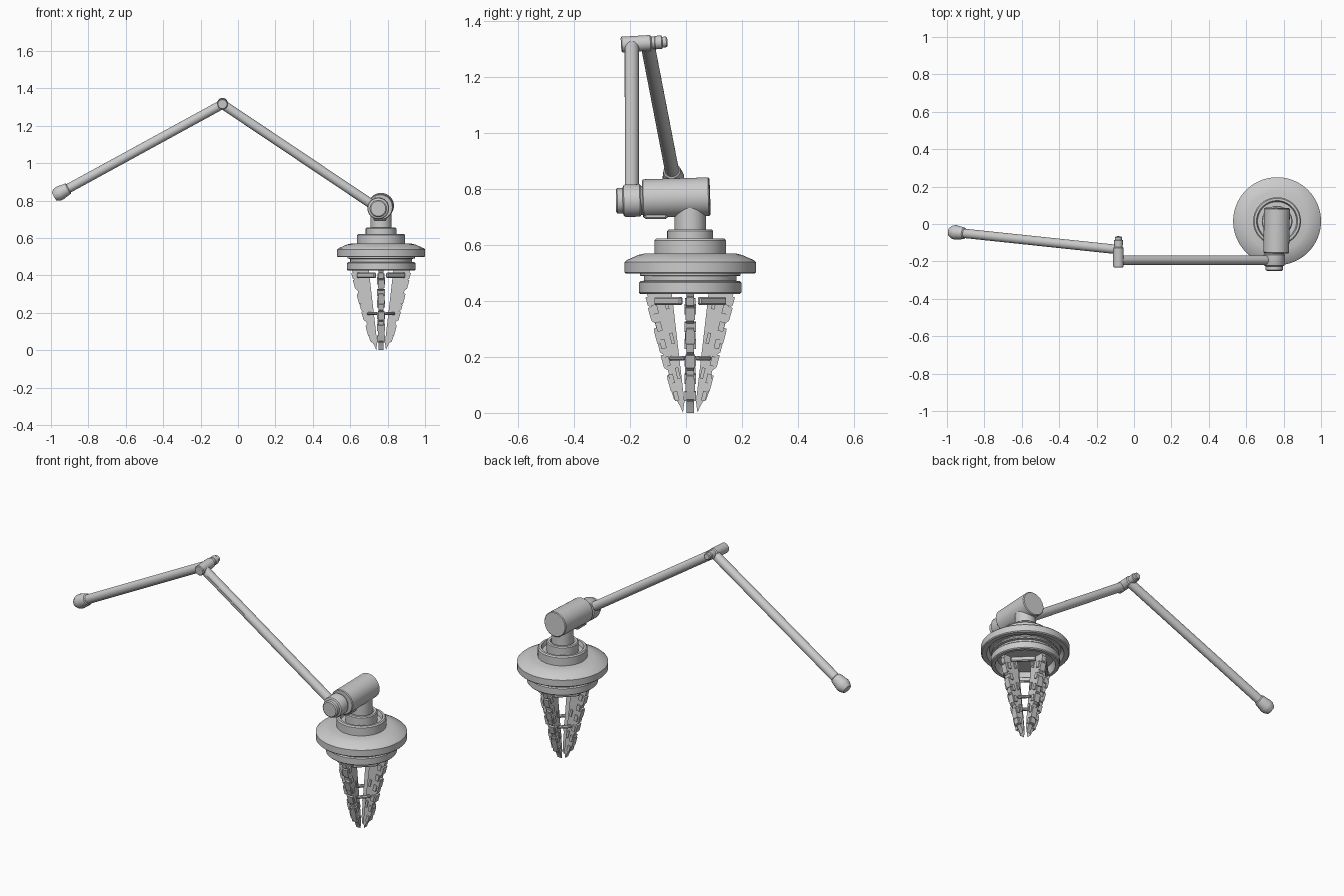
import bpy, bmesh, math
from mathutils import Vector, Matrix

if "Cube" in bpy.data.objects:
    bpy.data.objects.remove(bpy.data.objects["Cube"])

CX, CY = 0.765, 0.015   # axis of the gripper head


def finish(name, bm, angle=35):
    bmesh.ops.recalc_face_normals(bm, faces=bm.faces)
    me = bpy.data.meshes.new(name)
    bm.to_mesh(me)
    bm.free()
    ob = bpy.data.objects.new(name, me)
    bpy.context.collection.objects.link(ob)
    bpy.ops.object.select_all(action='DESELECT')
    ob.select_set(True)
    bpy.context.view_layer.objects.active = ob
    bpy.ops.object.shade_smooth_by_angle(angle=math.radians(angle))
    return ob


def lathe(name, profile, origin, direction=(0, 0, 1), seg=40):
    """Revolve (radius, height) points around direction."""
    bm = bmesh.new()
    vs = [bm.verts.new((r, 0, h)) for r, h in profile]
    es = [bm.edges.new(p) for p in zip(vs, vs[1:])]
    bmesh.ops.spin(bm, geom=vs + es, cent=(0, 0, 0), axis=(0, 0, 1),
                   angle=2 * math.pi, steps=seg, use_duplicate=False)
    bmesh.ops.remove_doubles(bm, verts=bm.verts, dist=1e-5)
    rot = Vector(direction).to_track_quat('Z', 'Y').to_matrix().to_4x4()
    bm.transform(Matrix.Translation(origin) @ rot)
    return finish(name, bm)


def rod(name, a, b, r, bevel=0.004, seg=32):
    a, b = Vector(a), Vector(b)
    n = (b - a).length
    return lathe(name, [(0, 0), (r - bevel, 0), (r, bevel), (r, n - bevel),
                        (r - bevel, n), (0, n)], a, b - a, seg)


def add_box(bm, center, size, rot=Matrix.Identity(4)):
    bmesh.ops.create_cube(bm, size=1, matrix=Matrix.Translation(center) @ rot
                          @ Matrix.Diagonal((*size, 1)))


def prism(bm, pts, thick):
    """Extrude an (x, z) outline symmetrically along y."""
    f = bm.faces.new([bm.verts.new((x, -thick / 2, z)) for x, z in pts])
    g = bmesh.ops.extrude_face_region(bm, geom=[f])['geom']
    bmesh.ops.translate(bm, vec=(0, thick, 0),
                        verts=[v for v in g if isinstance(v, bmesh.types.BMVert)])


# head: stepped collar, wide dished flange and lower ring
lathe("lower_ring", [(0, .47), (.15, .47), (.16, .425), (.178, .425), (.183, .43),
                     (.183, .465), (.178, .47), (.165, .472), (.165, .488),
                     (.18, .49), (.18, .497), (.165, .515), (0, .515)], (CX, CY, 0), seg=64)
lathe("flange", [(0, .52), (.19, .52), (.205, .497), (.23, .497), (.235, .502),
                 (.235, .538), (.228, .545), (.185, .564), (.16, .57), (0, .57)],
      (CX, CY, 0), seg=64)
lathe("collar", [(0, .565), (.128, .565), (.128, .615), (.122, .622), (.11, .622),
                 (.104, .6), (.082, .6), (.082, .65), (.077, .655), (.064, .655),
                 (.058, .645), (0, .645)], (CX, CY, 0), seg=64)
rod("neck", (CX, CY, .63), (CX, CY, .76), .056)

# wrist barrel and pivot
rod("wrist_barrel", (CX - .005, -.155, .765), (CX, .085, .772), .069, .004, 48)
lathe("wrist_pivot", [(0, 0), (.04, 0), (.046, .005), (.046, .024), (.055, .028),
                      (.058, .034), (.058, .085), (.052, .09), (.05, .115), (0, .115)],
      (.75, -.25, .757), (0, 1, 0.02), 40)
bm = bmesh.new()
add_box(bm, (CX - .005, -.108, .714), (.07, .083, .045))
bmesh.ops.bevel(bm, geom=bm.edges[:], offset=.006, segments=1, affect='EDGES')
finish("wrist_clip", bm)

# lower arm with a thin rib near the elbow
elbow = Vector((-.083, -.193, 1.315))
wrist = Vector((.75, -.193, .757))
rod("lower_arm", elbow, wrist, .025)
d = (wrist - elbow).normalized()
bm = bmesh.new()
add_box(bm, elbow + d * .19 + Vector((0, -.0235, 0)), (.28, .007, .01),
        Matrix.Rotation(math.atan2(-d.z, d.x), 4, 'Y'))
finish("arm_rib", bm)

# elbow pin
lathe("elbow_pin", [(0, 0), (.024, 0), (.028, .004), (.028, .105), (.022, .11),
                    (.022, .12), (.024, .122), (.024, .145), (.019, .148),
                    (.019, .162), (.015, .166), (0, .166)],
      (-.083, -.232, 1.315), (0, 1, .06), 32)

# upper arm and its end cap
start, end = Vector((-.083, -.137, 1.315)), Vector((-.983, -.042, .823))
u = (end - start).normalized()
rod("upper_arm", start, end - u * .02, .025)
lathe("end_cap", [(0, 0), (.026, 0), (.037, .02), (.039, .035), (.031, .085),
                  (.026, .09), (0, .09)], end, -u, 24)

# four tapering claws: toothed outer edge, raised side pads, open inner side
def outer(z):
    return .036 + (.16 - .036) * (z / .43) ** .88


def inner(z):
    return .016 + .05 * z / .43


bm_all = bmesh.new()
for k in range(4):
    bm = bmesh.new()
    n = 7
    edge = [(.026, 0), (.034, .02)]
    for i in range(n):
        z0 = .04 + i * .056
        edge += [(outer(z0) - .006, z0), (outer(z0 + .008) + .004, z0 + .008),
                 (outer(z0 + .036) + .004, z0 + .036),
                 (outer(z0 + .04) - .006, z0 + .04)]
    edge += [(.158, .43), (inner(.43), .43), (inner(.2), .2), (inner(.04), .04)]
    prism(bm, edge, .026)
    # side pads following the taper
    for i in range(6):
        z = .06 + i * .062
        tilt = Matrix.Rotation(.24, 4, 'Y')
        w = outer(z) - inner(z)
        add_box(bm, (outer(z) - w * .22, 0, z), (.012 + w * .1, .042, .034), tilt)
        if i % 2:
            add_box(bm, (inner(z) + w * .3, 0, z + .02), (.012, .038, .04), tilt)
    # spine along the outer edge
    for i in range(4):
        z = .1 + i * .085
        add_box(bm, (outer(z) - .002, 0, z), (.014, .034, .045), Matrix.Rotation(.27, 4, 'Y'))
    bm.transform(Matrix.Translation((CX, CY, 0)) @ Matrix.Rotation(k * math.pi / 2, 4, 'Z'))
    finish(f"claw_{k + 1}", bm, 20)

    # struts tying neighbouring claws together
    a = k * math.pi / 2 + math.pi / 4
    for z, r, length, h in ((.4, .11, .135, .028), (.195, .066, .07, .016)):
        m = Matrix.Translation((CX, CY, 0)) @ Matrix.Rotation(a, 4, 'Z')
        add_box(bm_all, m @ Vector((r, 0, z)), (.018, length, h), Matrix.Rotation(a, 4, 'Z'))
bmesh.ops.bevel(bm_all, geom=bm_all.edges[:], offset=.005, segments=1, affect='EDGES')
finish("claw_struts", bm_all, 20)
